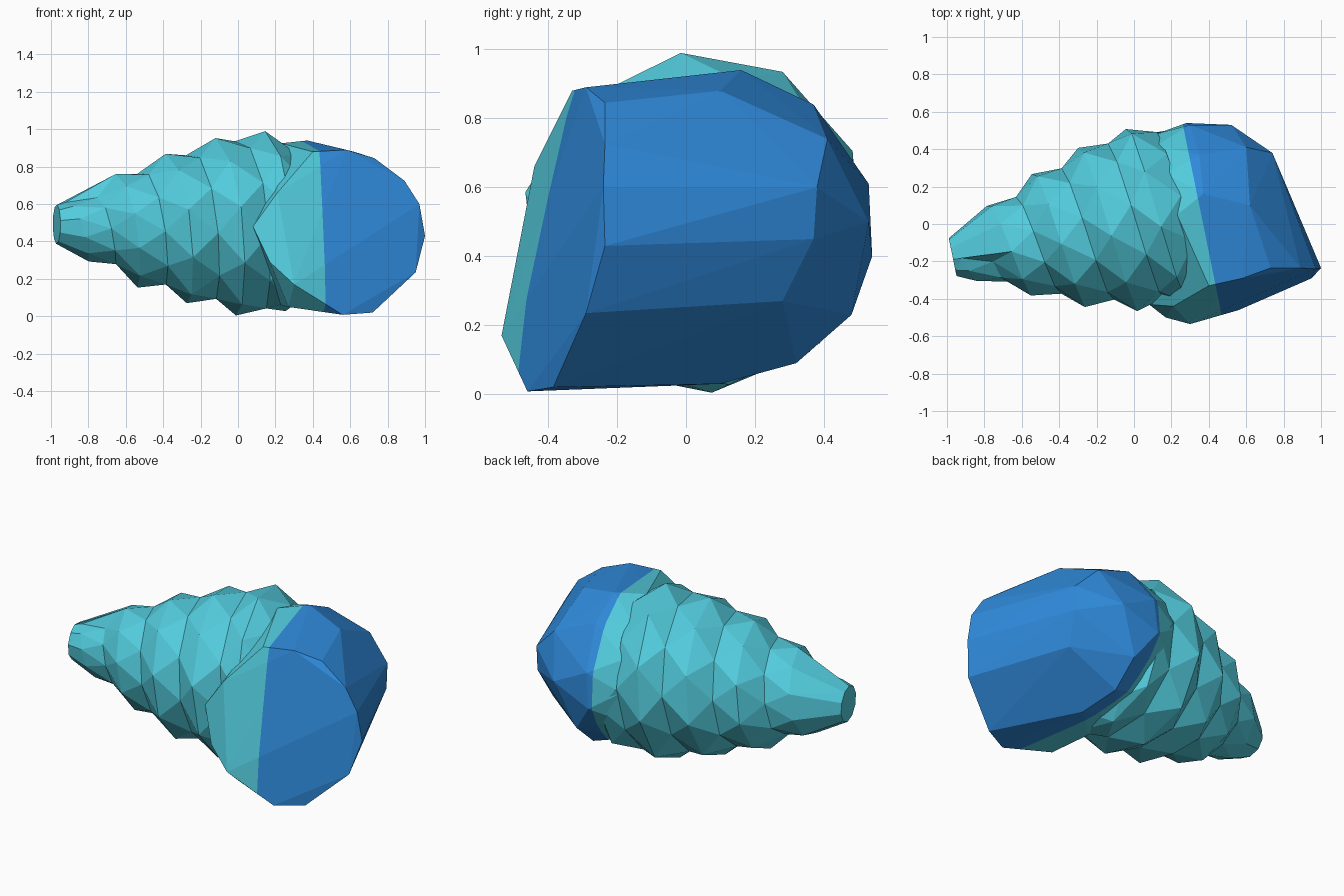
import bpy, bmesh, math, random
from mathutils import Vector

if "Cube" in bpy.data.objects:
    bpy.data.objects.remove(bpy.data.objects["Cube"])

random.seed(4)

def material(name, rgb):
    m = bpy.data.materials.new(name)
    m.diffuse_color = (*rgb, 1)
    m.use_nodes = True
    m.node_tree.nodes["Principled BSDF"].inputs["Base Color"].default_value = m.diffuse_color
    return m

TEAL = material("teal", (0.085, 0.60, 0.72))
BLUE = material("blue", (0.028, 0.25, 0.70))

def finish(bm, name, mats):
    bmesh.ops.recalc_face_normals(bm, faces=bm.faces)
    me = bpy.data.meshes.new(name)
    bm.to_mesh(me)
    bm.free()
    for m in mats:
        me.materials.append(m)
    ob = bpy.data.objects.new(name, me)
    bpy.context.collection.objects.link(ob)
    return ob

AXIS = Vector((0.98, 0.2, 0)).normalized()
FRONT = Vector((0.2, -0.98, 0))
UP = Vector((0, 0, 1))
SEAM = 0.362   # where teal meets blue along the axis
# radius of the spire along its axis
PROFILE = [(-1.1, .11), (-.95, .115), (-.78, .215), (-.55, .325), (-.27, .43),
           (0, .493), (.16, .50), (.24, .48), (.34, .45), (.7, .45)]

def radius(s):
    for (a, ra), (b, rb) in zip(PROFILE, PROFILE[1:]):
        if s <= b:
            return ra + (rb - ra) * (s - a) / (b - a)
    return PROFILE[-1][1]

# Spire: knobbly ridge and groove winding along the axis as a helix
N, PITCH, START, TWIST = 10, 0.27, -0.94, 0.12
COUNT = int(N * 4.7)
bm = bmesh.new()

def ring_point(i, s, r):
    a = 2 * math.pi * i / N + TWIST
    x = (s - 0.004) / 1.02
    c = Vector((x, 0.017 + 0.2 * x, 0.492))
    return bm.verts.new(c + r * (math.cos(a) * UP + math.sin(a) * FRONT))

def helix_point(i, ds, dr):
    s = min(START + PITCH * i / N + ds, SEAM - .01)
    return ring_point(i, s, radius(s) + dr + random.uniform(-.012, .008))

ridge = [helix_point(i, 0, 0.004) for i in range(COUNT + 1)]
groove = [helix_point(i + .5, 0.55 * PITCH, -0.048) for i in range(COUNT + 1)]
for i in range(COUNT):
    bm.faces.new((ridge[i], ridge[i + 1], groove[i]))
    bm.faces.new((ridge[i + 1], groove[i + 1], groove[i]))
    if i + 1 + N <= COUNT:
        bm.faces.new((groove[i], groove[i + 1], ridge[i + 1 + N]))
        bm.faces.new((groove[i], ridge[i + 1 + N], ridge[i + N]))
# blunt tip
tip = [ring_point(i, -0.985, 0.105) for i in range(N)]
for i in range(N):
    bm.faces.new((tip[i], tip[(i + 1) % N], ridge[i + 1], ridge[i]))
bm.faces.new((tip[0], ridge[0], groove[0], ridge[N]))
bm.faces.new(tip)
bmesh.ops.triangulate(bm, faces=[f for f in bm.faces if len(f.verts) == 4])
finish(bm, "spire", [TEAL])

# Body whorl: faceted hull, with a flat slanted mouth facing the front
mouth = [(.40, -.33, .88), (.58, -.29, .89), (.73, -.235, .845), (.89, -.235, .725),
         (.97, -.24, .6), (1, -.235, .43), (.95, -.29, .235), (.72, -.385, .02),
         (.56, -.46, .008), (.30, -.535, .17), (.17, -.50, .29), (.21, -.44, .66)]
back = [(.74, .38, .6), (.74, .37, .45), (.70, .28, .27), (.60, .41, .74), (.52, .53, .5),
        (.28, .54, .4), (.30, .53, .61), (.35, .37, .84), (.62, .10, .88), (.37, .16, .94),
        (.40, .48, .23), (.40, .32, .09), (.45, .10, .03), (.27, -.38, .05)]
# teal shoulder running down into the last groove of the spire
shoulder = [(.10, .475, .52), (.12, .42, .70), (.17, .27, .85), (.23, .05, .925),
            (.13, .44, .33), (.17, .30, .16), (.20, .10, .09), (.23, -.12, .06),
            (.08, -.43, .48)]
bm = bmesh.new()
for p in mouth + back + shoulder:
    bm.verts.new(p)
res = bmesh.ops.convex_hull(bm, input=bm.verts)
inner = [v for v in res["geom_interior"] if isinstance(v, bmesh.types.BMVert)]
bmesh.ops.delete(bm, geom=inner, context='VERTS')
bmesh.ops.bisect_plane(bm, geom=bm.verts[:] + bm.edges[:] + bm.faces[:],
                       plane_co=AXIS * SEAM, plane_no=AXIS)
for f in bm.faces:
    f.material_index = 1 if f.calc_center_median().dot(AXIS) > SEAM else 0
finish(bm, "body_whorl", [TEAL, BLUE])
